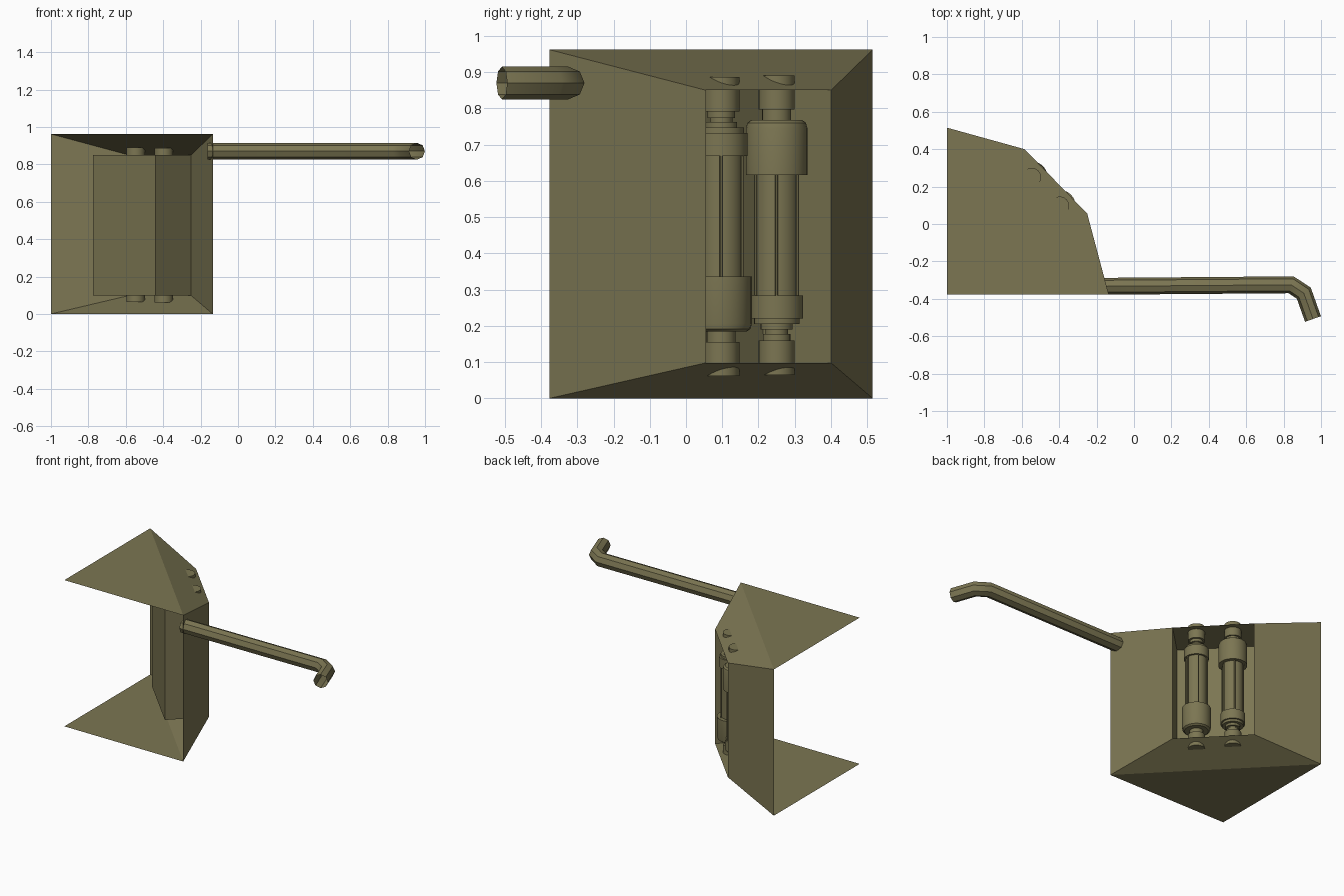
import bpy, bmesh, math
from mathutils import Vector

if "Cube" in bpy.data.objects:
    bpy.data.objects.remove(bpy.data.objects["Cube"])

olive = bpy.data.materials.new("olive")
olive.diffuse_color = (0.2, 0.18, 0.085, 1)
olive.use_nodes = True
olive.node_tree.nodes["Principled BSDF"].inputs["Base Color"].default_value = olive.diffuse_color


def finish(bm, name, smooth=True):
    mesh = bpy.data.meshes.new(name)
    bm.to_mesh(mesh)
    bm.free()
    mesh.materials.append(olive)
    ob = bpy.data.objects.new(name, mesh)
    bpy.context.collection.objects.link(ob)
    if smooth:
        bpy.ops.object.select_all(action='DESELECT')
        ob.select_set(True)
        bpy.context.view_layer.objects.active = ob
        bpy.ops.object.shade_smooth_by_angle(angle=math.radians(35))
    return ob


# Corner housing: end plates, sloped surround and recessed niche
A, B, C = (-1, -0.377), (-0.135, -0.377), (-1, 0.515)
Q, P = (-0.25, 0.055), (-0.585, 0.40)
Qi, Pi = (-0.44, -0.132), (-0.775, 0.213)
bm = bmesh.new()


def ring(a, b, lo, hi):
    return [bm.verts.new((*p, z)) for p, z in ((a, lo), (b, lo), (b, hi), (a, hi))]


outer = ring(B, C, 0, 0.962)
frame = ring(Q, P, 0.098, 0.85)
back = ring(Qi, Pi, 0.098, 0.85)
for r1, r2 in ((outer, frame), (frame, back)):
    for i in range(4):
        j = (i + 1) % 4
        bm.faces.new((r1[i], r1[j], r2[j], r2[i]))
bm.faces.new(back)
for z, i, j in ((0, 1, 0), (0.962, 3, 2)):
    bm.faces.new((bm.verts.new((*A, z)), outer[i], outer[j]))
bm.normal_update()
finish(bm, "corner_housing", smooth=False)


# Canisters: lathed profile, the second one upside down
profile = [(0, 0.065), (0.05, 0.065), (0.05, 0.16), (0.038, 0.16), (0.038, 0.178),
           (0.031, 0.178), (0.031, 0.19), (0.044, 0.19), (0.044, 0.205), (0.063, 0.205),
           (0.063, 0.22), (0.073, 0.22), (0.073, 0.284), (0.061, 0.284), (0.061, 0.616),
           (0.085, 0.616), (0.085, 0.745), (0.081, 0.76), (0.07, 0.768), (0.04, 0.768),
           (0.04, 0.797), (0.05, 0.797), (0.05, 0.89), (0, 0.89)]


def canister(name, x, y, flip):
    def height(z):
        return 0.952 - z if flip else z
    bm = bmesh.new()
    verts = [bm.verts.new((x + r, y, height(z))) for r, z in profile]
    edges = [bm.edges.new(pair) for pair in zip(verts, verts[1:])]
    bmesh.ops.spin(bm, geom=verts + edges, cent=(x, y, 0), axis=(0, 0, 1),
                   angle=math.tau, steps=24)
    bmesh.ops.remove_doubles(bm, verts=bm.verts, dist=0.0005)
    bmesh.ops.recalc_face_normals(bm, faces=bm.faces)
    finish(bm, name)
    # Thin guard rods around the body
    bm = bmesh.new()
    for k in range(6):
        a = k * math.tau / 6
        res = bmesh.ops.create_cone(bm, cap_ends=True, segments=6, radius1=0.004,
                                    radius2=0.004, depth=0.34)
        bmesh.ops.translate(bm, verts=res["verts"], vec=(
            x + 0.067 * math.cos(a), y + 0.067 * math.sin(a), height(0.45)))
    finish(bm, name + "_rods")


canister("canister_left", -0.547, 0.25, False)
canister("canister_right", -0.397, 0.097, True)

# Eight-sided pipe with a bent end
path = [Vector((x, y, 0.87)) for x, y in
        ((-0.163, -0.333), (0.84, -0.325), (0.908, -0.37), (0.957, -0.508))]
dirs = [(b - a).normalized() for a, b in zip(path, path[1:])]
bm = bmesh.new()
rings = []
for i, p in enumerate(path):
    d0, d1 = dirs[max(i - 1, 0)], dirs[min(i, len(dirs) - 1)]
    t = (d0 + d1).normalized()
    side = Vector((-t.y, t.x, 0)) / max(t.dot(d1), 0.5)
    rings.append([bm.verts.new(p + 0.045 * (side * math.cos(k * math.tau / 8)
                  + Vector((0, 0, math.sin(k * math.tau / 8))))) for k in range(8)])
for r1, r2 in zip(rings, rings[1:]):
    for k in range(8):
        j = (k + 1) % 8
        bm.faces.new((r1[k], r1[j], r2[j], r2[k]))
bmesh.ops.recalc_face_normals(bm, faces=bm.faces)
pipe = finish(bm, "bent_pipe")
bpy.ops.object.shade_smooth_by_angle(angle=math.radians(50))
